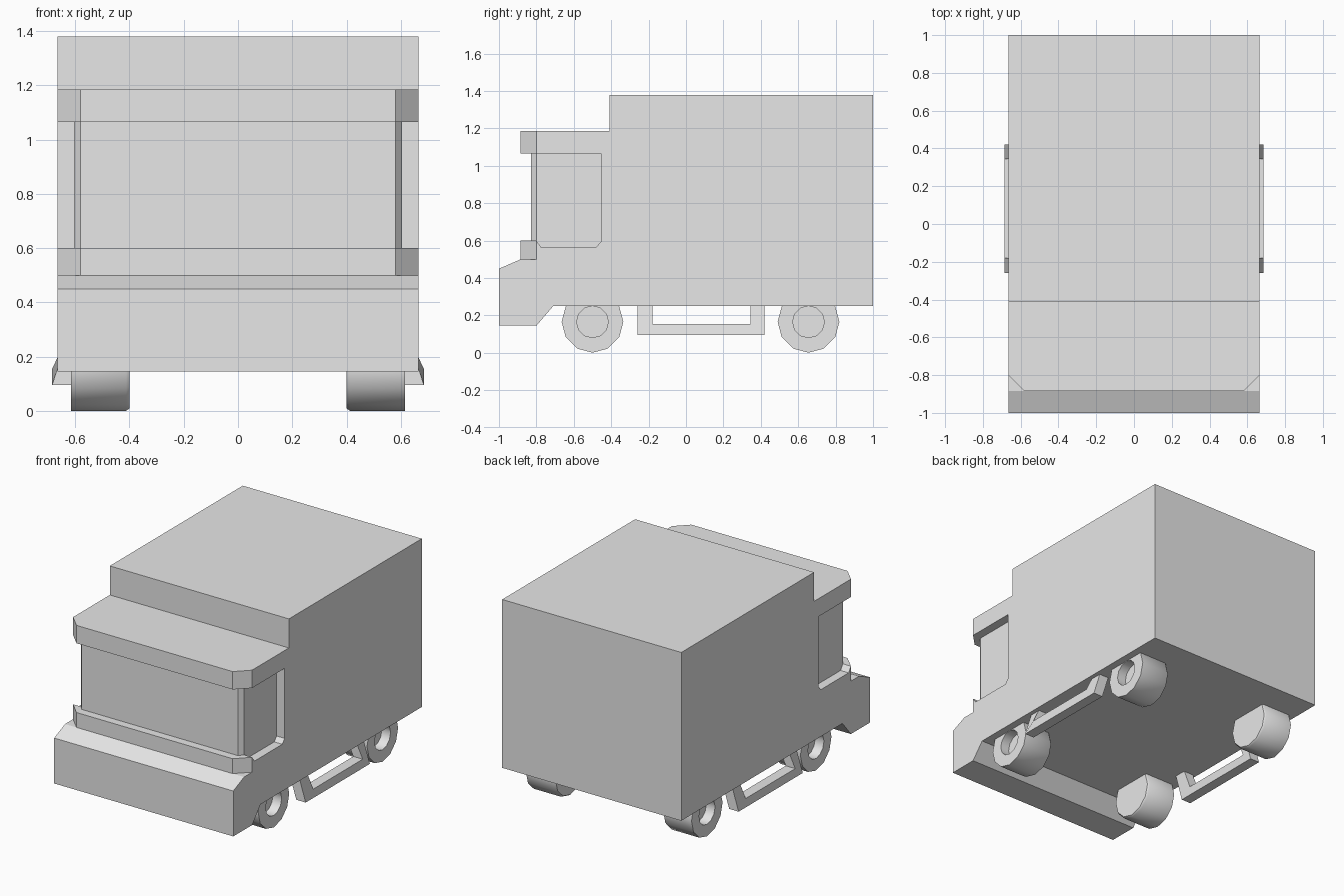
import bpy, bmesh, math
from mathutils import Vector

if "Cube" in bpy.data.objects:
    bpy.data.objects.remove(bpy.data.objects["Cube"], do_unlink=True)

grey = bpy.data.materials.new("plain grey")
grey.use_nodes = True
grey.diffuse_color = (0.8, 0.8, 0.8, 1)
grey.node_tree.nodes["Principled BSDF"].inputs["Base Color"].default_value = (0.8, 0.8, 0.8, 1)

HALF = 0.665  # half width of the body


def finish(name, bm):
    bmesh.ops.recalc_face_normals(bm, faces=bm.faces)
    mesh = bpy.data.meshes.new(name)
    bm.to_mesh(mesh)
    bm.free()
    mesh.materials.append(grey)
    obj = bpy.data.objects.new(name, mesh)
    bpy.context.collection.objects.link(obj)
    return obj


def prism(name, outline, low, high, axis):
    """Extrude an outline: (y, z) points along x, or (x, y) points along z."""
    bm = bmesh.new()
    place = (lambda a, b: (low, a, b)) if axis == "x" else (lambda a, b: (a, b, low))
    face = bm.faces.new([bm.verts.new(place(a, b)) for a, b in outline])
    moved = bmesh.ops.extrude_face_region(bm, geom=[face])["geom"]
    step = Vector((high - low, 0, 0) if axis == "x" else (0, 0, high - low))
    bmesh.ops.translate(bm, vec=step, verts=[v for v in moved if isinstance(v, bmesh.types.BMVert)])
    return finish(name, bm)


def cut(target, cutter):
    mod = target.modifiers.new("cut", "BOOLEAN")
    mod.operation, mod.solver, mod.object = "DIFFERENCE", "EXACT", cutter
    bpy.context.view_layer.objects.active = target
    bpy.ops.object.modifier_apply(modifier=mod.name)
    bpy.data.objects.remove(cutter, do_unlink=True)


# Body: cargo box, cab and bumper as one side profile
body = prism("van_body", [
    (1, 0.25), (1, 1.38), (-0.41, 1.38), (-0.41, 1.185), (-0.885, 1.185),
    (-0.885, 0.5), (-1, 0.45), (-1, 0.145), (-0.8, 0.145), (-0.71, 0.25)], -HALF, HALF, "x")

# Bevelled cab corners
for s in (-1, 1):
    cut(body, prism("corner_cutter", [(s * 0.765, -0.7), (s * 0.48, -0.985), (s * 0.765, -0.985)],
                    0.5, 1.3, "z"))

# Recessed windscreen wrapping round the front corners
half_front = [(0.8, -0.95), (0.8, -0.8), (0.605, -0.8), (0.58, -0.83)]
cut(body, prism("windscreen_cutter", half_front + [(-x, y) for x, y in reversed(half_front)],
                0.6, 1.065, "z"))

# Recessed side windows
window = [(-0.85, 0.6), (-0.8, 0.6), (-0.775, 0.565), (-0.48, 0.565),
          (-0.455, 0.595), (-0.455, 1.065), (-0.85, 1.065)]
for s in (-1, 1):
    cut(body, prism("window_cutter", window, s * 0.605, s * 0.8, "x"))

# Side steps: U-shaped brackets whose posts lean in under the body
step_shape = [(-0.26, 0.27), (-0.26, 0.095), (0.42, 0.095), (0.42, 0.27),
              (0.345, 0.27), (0.345, 0.155), (-0.18, 0.155), (-0.18, 0.27)]
for side, s in (("left", 1), ("right", -1)):
    step = prism(side + "_step", step_shape, s * 0.615, s * 0.685, "x")
    for v in step.data.vertices:
        if v.co.z > 0.2:
            v.co.x -= s * 0.055

# Wheels: a revolved tyre section with a sunken hub
section = [(0.40, 0), (0.40, 0.157), (0.412, 0.165), (0.615, 0.165),
           (0.615, 0.085), (0.55, 0.085), (0.55, 0)]
for side, s in (("left", 1), ("right", -1)):
    for end, y in (("front", -0.5), ("rear", 0.655)):
        bm = bmesh.new()
        verts = [bm.verts.new((s * x, y, 0.166 - r)) for x, r in section]
        edges = [bm.edges.new(pair) for pair in zip(verts, verts[1:])]
        bmesh.ops.spin(bm, geom=verts + edges, cent=(0, y, 0.166), axis=(1, 0, 0),
                       angle=math.tau, steps=12)
        bmesh.ops.remove_doubles(bm, verts=bm.verts, dist=0.0005)
        wheel = finish(f"{end}_{side}_wheel", bm)
        bpy.ops.object.select_all(action="DESELECT")
        wheel.select_set(True)
        bpy.context.view_layer.objects.active = wheel
        bpy.ops.object.shade_smooth_by_angle(angle=math.radians(35))
